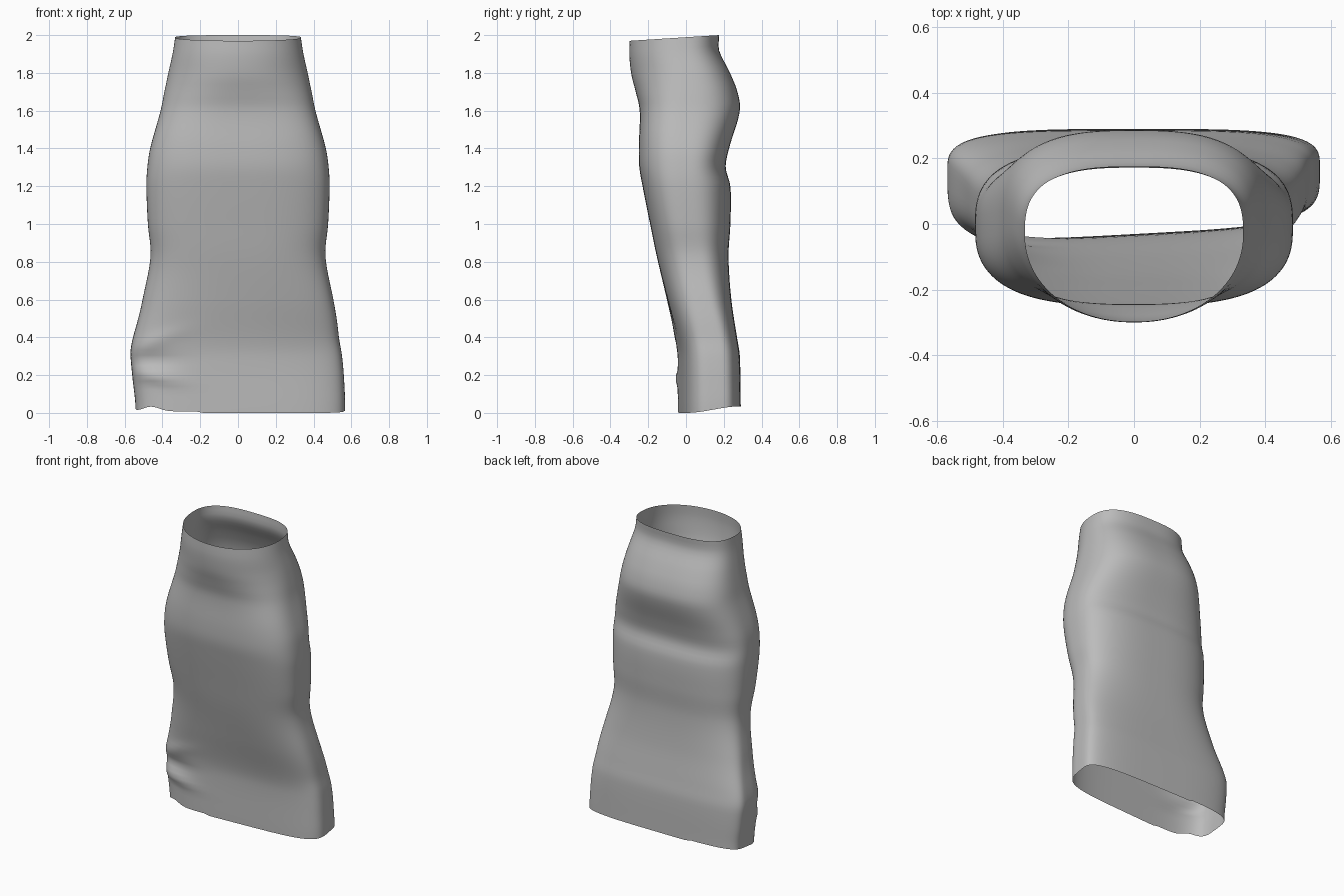
import bpy, bmesh
from math import cos, sin, pi, exp, copysign

if "Cube" in bpy.data.objects:
    bpy.data.objects.remove(bpy.data.objects["Cube"])

fabric = bpy.data.materials.new("grey_fabric")
fabric.use_nodes = True
grey = (0.5, 0.5, 0.5, 1)
fabric.diffuse_color = grey
fabric.node_tree.nodes["Principled BSDF"].inputs["Base Color"].default_value = grey

# Profile rows: height, half width, front y, back y, y of the widest point
PROFILE = [
    (0, .555, -.03, .29, .17),
    (.3, .56, -.035, .285, .16),
    (.4, .545, -.05, .27, .15),
    (.6, .505, -.1, .24, .1),
    (.83, .463, -.155, .225, .05),
    (1, .477, -.19, .235, .02),
    (1.2, .485, -.23, .235, 0),
    (1.3, .48, -.247, .21, 0),
    (1.4, .465, -.25, .228, 0),
    (1.6, .41, -.245, .285, 0),
    (1.7, .39, -.265, .272, 0),
    (1.8, .37, -.288, .232, -.01),
    (1.92, .345, -.3, .175, -.03),
    (2, .333, -.298, .176, -.03),
]
RINGS, SIDES = 72, 112


def section(z):
    """Smoothly interpolated profile row at a height."""
    i = max(k for k in range(len(PROFILE) - 1) if PROFILE[k][0] <= z)
    a, b = PROFILE[i], PROFILE[i + 1]
    before, after = PROFILE[max(i - 1, 0)], PROFILE[min(i + 2, len(PROFILE) - 1)]
    h = b[0] - a[0]
    t = (z - a[0]) / h
    out = []
    for k in range(1, 5):
        ma = (b[k] - before[k]) / (b[0] - before[0]) * h
        mb = (after[k] - a[k]) / (after[0] - a[0]) * h
        out.append((2*t**3 - 3*t*t + 1) * a[k] + (t**3 - 2*t*t + t) * ma
                   + (3*t*t - 2*t**3) * b[k] + (t**3 - t*t) * mb)
    return out


def ramp(v, lo, hi):
    t = min(max((v - lo) / (hi - lo), 0), 1)
    return t * t * (3 - 2 * t)


def bump(v, centre, size):
    return exp(-((v - centre) / size) ** 2)


def skirt_point(z, angle):
    width, front, back, mid = section(z)
    c, s = cos(angle), sin(angle)
    low, top = 1 - ramp(z, .2, .8), ramp(z, 1.45, 1.85)
    # Boxy toward the hem, rounder in front at the waist
    n = (3 + 1.2 * low - .9 * top) if s < 0 else (2.8 + .9 * low)
    x = width * copysign(abs(c) ** (2 / n), c)
    v = abs(s) ** (2 / n)
    y = mid + v * ((front - mid) if s < 0 else (back - mid))
    # Hem swings forward on the right side
    if s < 0:
        y += .055 * low * x * v
        # Gathered folds near the right front corner
        side = bump(x, -.47, .16) * v
        y -= .02 * side * (bump(z, .2 - .15 * (x + .5), .035) + .6 * bump(z, .36 + .3 * (x + .5), .04))
        y += .018 * side * bump(z, .28, .035)
    x += .012 * (bump(z, 0, .15) - bump(z, .36, .12))
    # Tilted waist opening and uneven hem
    z += ramp(z, 1.6, 2) * .03 * (y - .176) / .47
    hem = .035 * ramp(y, 0, .29) + .025 * bump(x, -.46, .06) * (s < 0) + .008 * (x < -.2)
    z += hem * (1 - ramp(z, 0, .2))
    return x, y, z


# Skirt: one open tube of cloth
bm = bmesh.new()
rings = [[bm.verts.new(skirt_point(2 * r / RINGS, 2 * pi * k / SIDES))
          for k in range(SIDES)] for r in range(RINGS + 1)]
for lower, upper in zip(rings, rings[1:]):
    for k in range(SIDES):
        j = (k + 1) % SIDES
        bm.faces.new((lower[k], lower[j], upper[j], upper[k])).smooth = True
mesh = bpy.data.meshes.new("skirt")
bm.to_mesh(mesh)
bm.free()
mesh.materials.append(fabric)
skirt = bpy.data.objects.new("skirt", mesh)
bpy.context.collection.objects.link(skirt)
